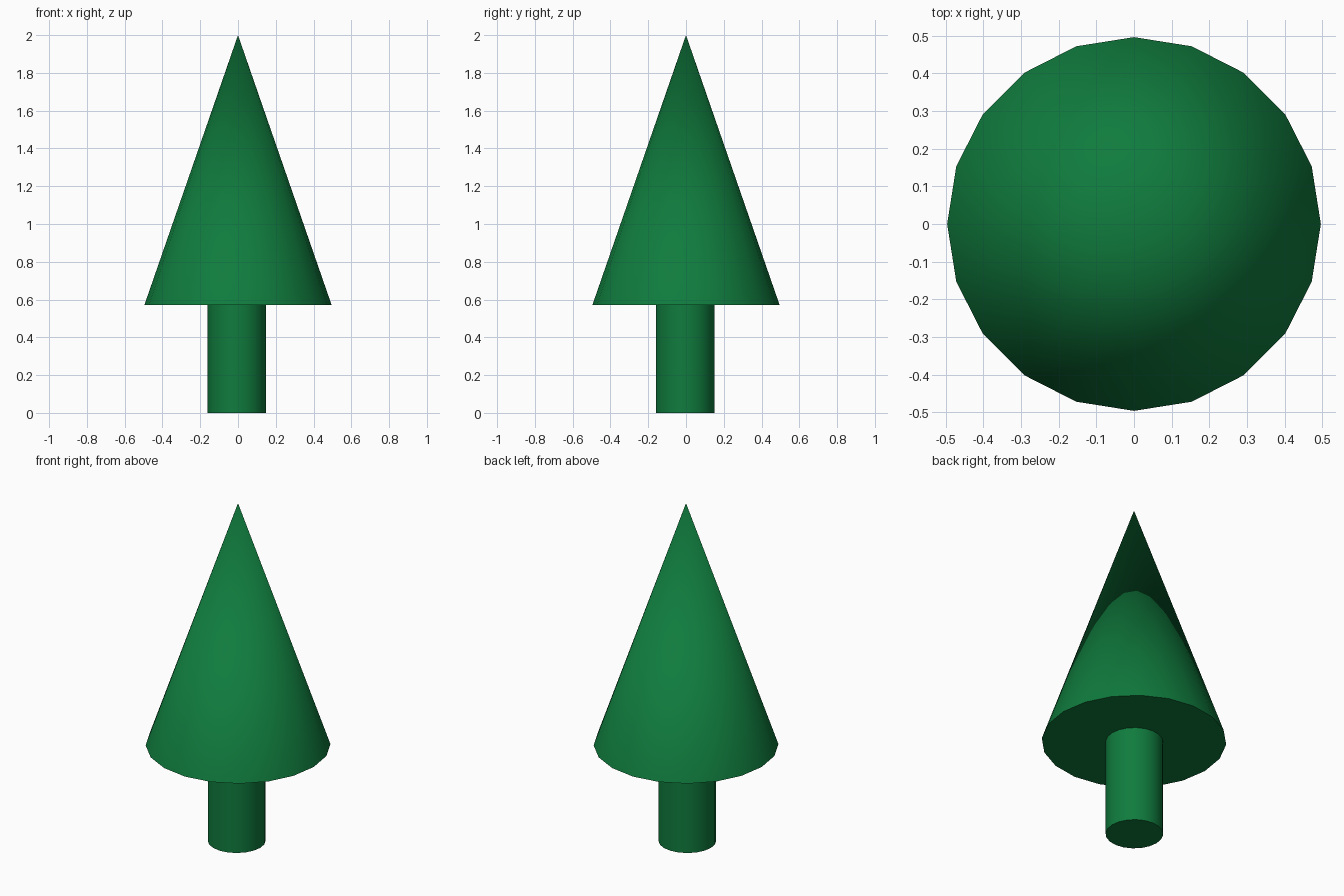
import bpy
import math

if "Cube" in bpy.data.objects:
    bpy.data.objects.remove(bpy.data.objects["Cube"])

green = bpy.data.materials.new("green")
green.diffuse_color = (0.005, 0.2, 0.047, 1)
green.use_nodes = True
green.node_tree.nodes["Principled BSDF"].inputs["Base Color"].default_value = green.diffuse_color


def tapered(name, sides, r_bottom, r_top, z0, z1, x=0, y=0):
    bpy.ops.mesh.primitive_cone_add(
        vertices=sides, radius1=r_bottom, radius2=r_top,
        depth=z1 - z0, location=(x, y, (z0 + z1) / 2))
    obj = bpy.context.object
    obj.name = name
    obj.data.materials.append(green)
    bpy.ops.object.shade_smooth_by_angle(angle=math.radians(40))
    return obj


# Trunk, slightly off centre and sunk just into the foliage
tapered("trunk", 20, 0.155, 0.155, 0, 0.58, -0.006, -0.004)

# Foliage cone
tapered("foliage", 20, 0.496, 0, 0.57, 2.0)
